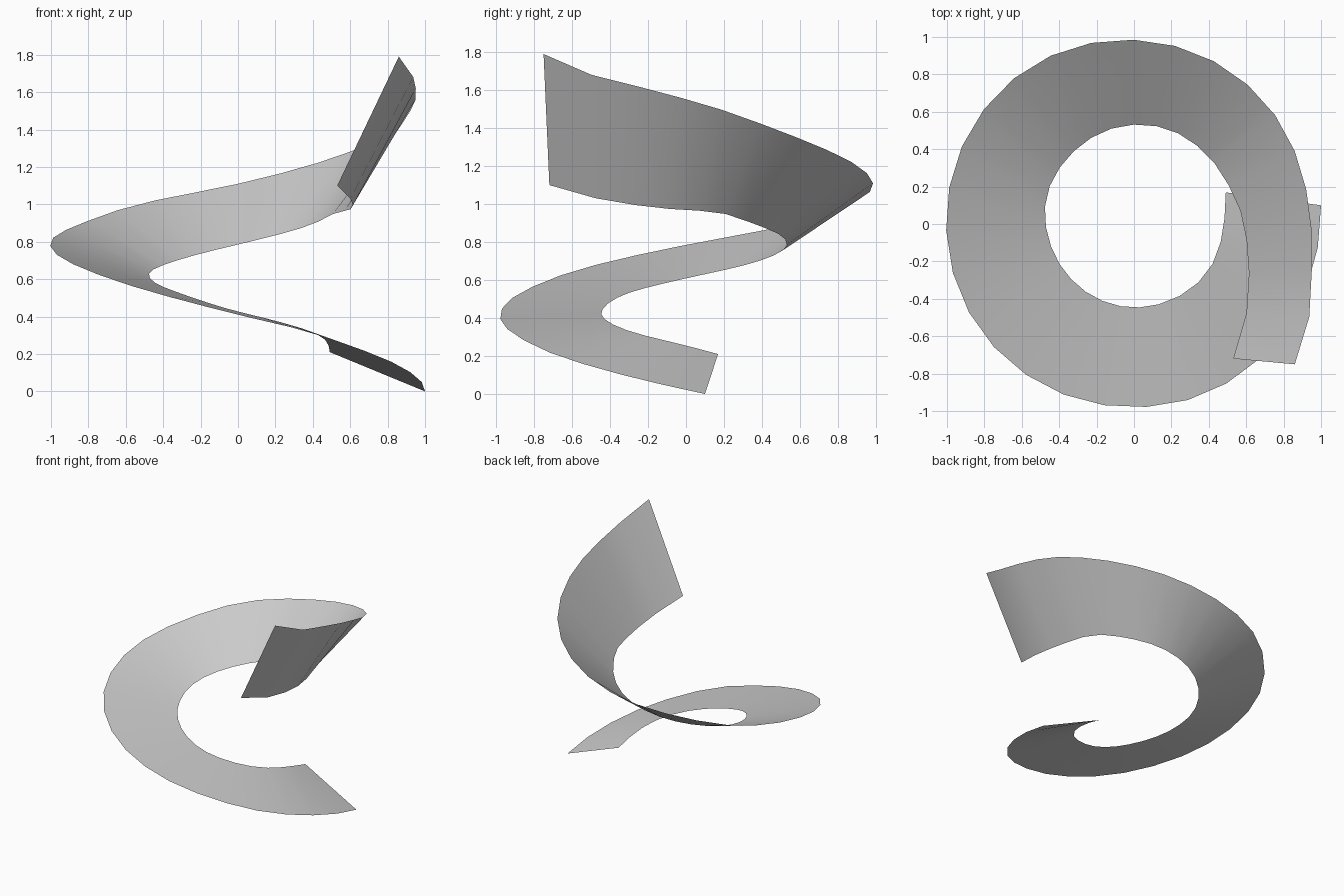
import bpy
import bmesh
from math import radians, sin, cos

default_cube = bpy.data.objects.get("Cube")
if default_cube:
    bpy.data.objects.remove(default_cube, do_unlink=True)

STEPS = 31

# Rail keys: clockwise angle in degrees, radius, height
outer_rail = [
    (-5.7, 1.005, 0), (15, .985, .08), (44, .985, .205), (69, .985, .325),
    (90, .98, .41), (122, .99, .55), (148, 1, .665), (180, 1.005, .785),
    (212, 1.01, .89), (238, 1.007, 1), (270, .985, 1.11), (300, .967, 1.24),
    (324, .952, 1.36), (351, .94, 1.51), (374, .98, 1.615),
    (393, 1.093, 1.71), (401.1, 1.141, 1.79),
]
inner_rail = [
    (-19, .519, .21), (0, .48, .255), (34, .469, .32), (65, .452, .38),
    (94, .446, .435), (134, .446, .525), (167, .461, .585), (197, .49, .64),
    (227, .503, .695), (263, .528, .77), (292, .539, .835), (316, .538, .89),
    (341, .55, .955), (356, .581, .967), (378, .642, .985),
    (403, .8, 1.045), (413.6, .894, 1.1),
]


def slope(keys, i, channel):
    """Finite-difference tangent of one channel at key i."""
    a = keys[max(i - 1, 0)]
    b = keys[min(i + 1, len(keys) - 1)]
    return (b[channel] - a[channel]) / (b[0] - a[0])


def sample(keys, angle, channel):
    """Cubic Hermite interpolation of a rail channel by angle."""
    i = 0
    while i < len(keys) - 2 and angle > keys[i + 1][0]:
        i += 1
    a, b = keys[i], keys[i + 1]
    span = b[0] - a[0]
    t = (angle - a[0]) / span
    blend = t * t * (3 - 2 * t)
    value = a[channel] + (b[channel] - a[channel]) * blend
    value += span * t * (1 - t) ** 2 * slope(keys, i, channel)
    value -= span * t * t * (1 - t) * slope(keys, i + 1, channel)
    return value


def rail_point(keys, angle):
    radius = sample(keys, angle, 1)
    turn = radians(angle)
    return (radius * cos(turn), -radius * sin(turn), sample(keys, angle, 2))


def inner_angle(angle):
    """Cross lines are radial mid-ribbon and skewed near both cut ends."""
    first, last = outer_rail[0][0], outer_rail[-1][0]
    start_skew = inner_rail[0][0] - first
    end_skew = inner_rail[-1][0] - last
    start_weight = max(0, 1 - (angle - first) / 80)
    end_weight = max(0, 1 - (last - angle) / 80)
    return angle + start_skew * start_weight + end_skew * end_weight


# Grey ribbon material
grey = bpy.data.materials.new("light_grey")
grey.use_nodes = True
colour = (0.6, 0.6, 0.6, 1)
grey.diffuse_color = colour
for node in grey.node_tree.nodes:
    if node.type == 'BSDF_PRINCIPLED':
        node.inputs["Base Color"].default_value = colour

# Twisting spiral sheet lofted between the two rails
bm = bmesh.new()
rungs = []
first_angle, last_angle = outer_rail[0][0], outer_rail[-1][0]
for step in range(STEPS + 1):
    angle = first_angle + (last_angle - first_angle) * step / STEPS
    inner = bm.verts.new(rail_point(inner_rail, inner_angle(angle)))
    outer = bm.verts.new(rail_point(outer_rail, angle))
    rungs.append((inner, outer))
for (in_a, out_a), (in_b, out_b) in zip(rungs, rungs[1:]):
    bm.faces.new((in_a, in_b, out_b, out_a))

mesh = bpy.data.meshes.new("spiral_ribbon")
bm.normal_update()
if sum(face.normal.z for face in bm.faces) < 0:
    bmesh.ops.reverse_faces(bm, faces=bm.faces[:])
bm.to_mesh(mesh)
bm.free()
mesh.materials.append(grey)

ribbon = bpy.data.objects.new("spiral_ribbon", mesh)
bpy.context.collection.objects.link(ribbon)
bpy.context.view_layer.objects.active = ribbon
ribbon.select_set(True)
bpy.ops.object.shade_smooth_by_angle(angle=radians(40))
